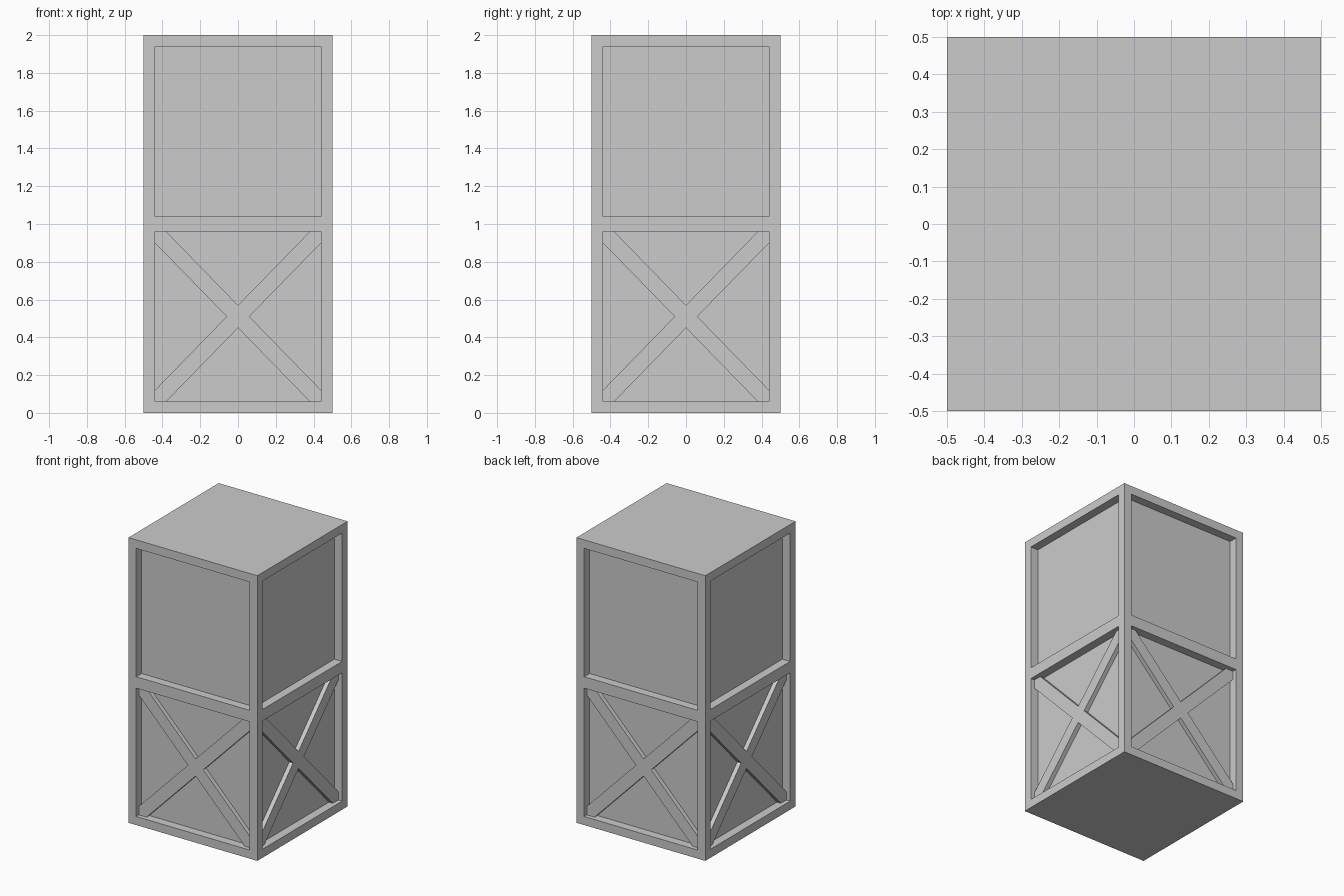
import bpy, bmesh
from math import pi
from mathutils import Matrix, Vector

if "Cube" in bpy.data.objects:
    bpy.data.objects.remove(bpy.data.objects["Cube"])

FRAME = 0.06      # border width
DEPTH = 0.06      # panel recess
BRACE_IN = 0.03   # brace face set back from the frame


def add_object(name, bm):
    bmesh.ops.recalc_face_normals(bm, faces=bm.faces)
    mesh = bpy.data.meshes.new(name)
    bm.to_mesh(mesh)
    bm.free()
    obj = bpy.data.objects.new(name, mesh)
    bpy.context.collection.objects.link(obj)
    return obj


# Tall body: two stacked cells with a recessed panel on each side
bm = bmesh.new()
bmesh.ops.create_cube(bm, size=1, matrix=Matrix.Translation((0, 0, 1)) @ Matrix.Diagonal((1, 1, 2, 1)))
bmesh.ops.bisect_plane(bm, geom=bm.verts[:] + bm.edges[:] + bm.faces[:],
                       plane_co=(0, 0, 1), plane_no=(0, 0, 1))
bm.normal_update()
panels = [f for f in bm.faces if abs(f.normal.z) < 0.5]
bmesh.ops.inset_individual(bm, faces=panels, thickness=FRAME, use_even_offset=True)

# Narrower rail half-height at the middle, then push the panels in
for f in panels:
    for v in f.verts:
        if abs(v.co.z - 1) < 0.1:
            v.co.z = 1.04 if v.co.z > 1 else 0.96
bm.normal_update()
for f in bmesh.ops.extrude_discrete_faces(bm, faces=panels)["faces"]:
    offset = -f.normal * DEPTH
    for v in f.verts:
        v.co += offset
add_object("panelled_body", bm)

# Cross braces on the four lower panels: one X outline, extruded and rotated
W, H, B, MID = 0.44, 0.45, 0.06, 0.51
quarter = [(B, 0), (W, H - B), (W, H), (W - B, H), (0, B)]
outline = quarter + [(-x, z) for x, z in reversed(quarter[:-1])]
outline += [(x, -z) for x, z in reversed(outline[1:-1])]
for i, side in enumerate(("front", "right", "back", "left")):
    bm = bmesh.new()
    face = bm.faces.new([bm.verts.new((x, -0.5 + BRACE_IN, MID + z)) for x, z in outline])
    new = bmesh.ops.extrude_face_region(bm, geom=[face])["geom"]
    bmesh.ops.translate(bm, vec=Vector((0, DEPTH - BRACE_IN + 0.002, 0)),
                        verts=[g for g in new if isinstance(g, bmesh.types.BMVert)])
    bm.transform(Matrix.Rotation(i * pi / 2, 4, "Z"))
    add_object(side + "_cross_brace", bm)
